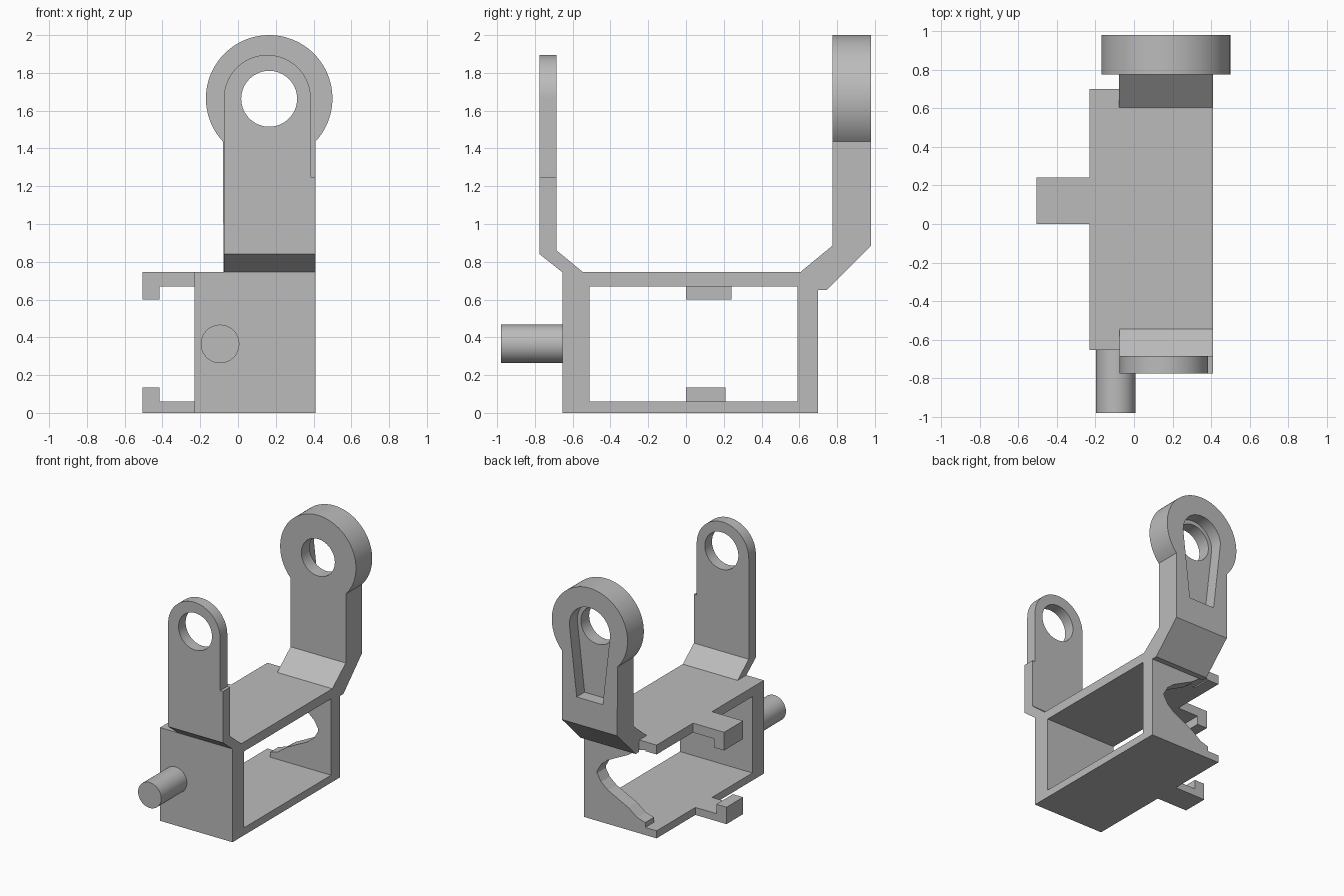
import bpy, bmesh
from math import pi, sin, cos, asin

if "Cube" in bpy.data.objects:
    bpy.data.objects.remove(bpy.data.objects["Cube"], do_unlink=True)

grey = bpy.data.materials.new("plain_grey")
grey.use_nodes = True
grey.diffuse_color = (0.5, 0.5, 0.5, 1)
grey.node_tree.nodes["Principled BSDF"].inputs["Base Color"].default_value = (0.5, 0.5, 0.5, 1)


def prism(name, points, axis, lo, hi):
    """Extrude a (y, z) outline along x, or an (x, z) outline along y."""
    bm = bmesh.new()
    place = (lambda a, b: (lo, a, b)) if axis == "x" else (lambda a, b: (a, lo, b))
    face = bm.faces.new([bm.verts.new(place(a, b)) for a, b in points])
    grown = bmesh.ops.extrude_face_region(bm, geom=[face])["geom"]
    step = (hi - lo, 0, 0) if axis == "x" else (0, hi - lo, 0)
    bmesh.ops.translate(bm, vec=step, verts=[g for g in grown if isinstance(g, bmesh.types.BMVert)])
    bmesh.ops.recalc_face_normals(bm, faces=bm.faces)
    mesh = bpy.data.meshes.new(name)
    bm.to_mesh(mesh)
    bm.free()
    mesh.materials.append(grey)
    obj = bpy.data.objects.new(name, mesh)
    bpy.context.collection.objects.link(obj)
    return obj


def combine(obj, tool, operation):
    """Apply a boolean and remove the tool."""
    mod = obj.modifiers.new("cut", "BOOLEAN")
    mod.object, mod.operation, mod.solver = tool, operation, "EXACT"
    graph = bpy.context.evaluated_depsgraph_get()
    mesh = bpy.data.meshes.new_from_object(obj.evaluated_get(graph))
    obj.modifiers.clear()
    obj.data = mesh
    bpy.data.objects.remove(tool, do_unlink=True)


def arc(cx, cz, r, start=0.0, end=2 * pi, n=64):
    return [(cx + r * cos(start + (end - start) * i / n),
             cz + r * sin(start + (end - start) * i / n)) for i in range(n + 1)]


def circle(cx, cz, r):
    return arc(cx, cz, r)[:-1]


def rect(a0, a1, b0, b1):
    return [(a0, b0), (a1, b0), (a1, b1), (a0, b1)]


LEFT, RIGHT, ARM = 0.41, -0.23, -0.075
TOP, FLOOR, CEIL = 0.745, 0.06, 0.67
EYE_X, EYE_Z = 0.165, 1.663

# Open box frame with a curved notch in its back wall
frame = prism("frame", rect(-0.655, 0.70, 0, TOP), "x", RIGHT, LEFT)
combine(frame, prism("opening", rect(-0.51, 0.59, FLOOR, CEIL), "x", -1, 1), "DIFFERENCE")
lower = [(-0.13, FLOOR), (-0.13, 0.10), (-0.06, 0.12), (0.02, 0.18), (0.12, 0.23),
         (0.20, 0.27), (0.26, 0.32), (0.295, 0.38)]
upper = [(x, FLOOR + CEIL + 0.07 - z - 0.02) for x, z in reversed(lower[1:])]
notch = [(-0.4, FLOOR)] + lower + upper + [(-0.13, CEIL), (-0.4, CEIL)]
combine(frame, prism("notch", notch, "y", 0.55, 0.8), "DIFFERENCE")

# Hooked clips on the side
for name, depth, plate, hook in (("upper_clip", 0.24, TOP, 0.60), ("lower_clip", 0.21, 0, 0.135)):
    inner = CEIL if plate else FLOOR
    prism(name, [(RIGHT, plate), (-0.505, plate), (-0.505, hook), (-0.415, hook),
                 (-0.415, inner), (RIGHT, inner)], "y", 0, depth)

# Pivot peg on the front
peg = prism("front_peg", circle(-0.095, 0.365, 0.102), "y", -0.98, -0.655)

# Front arm: bent side profile trimmed by a round-topped outline
front_arm = prism("front_arm", [(-0.545, TOP), (-0.655, TOP), (-0.775, 0.84), (-0.775, 2.2),
                                (-0.685, 2.2), (-0.685, 0.86)], "x", -1, 1)
outline = [(ARM, 0.3), (LEFT, 0.3), (LEFT, 1.25), (0.385, 1.25)] + arc(0.155, 1.665, 0.23, 0, pi)
combine(front_arm, prism("outline", outline, "y", -1.2, 0), "INTERSECT")
combine(front_arm, prism("hole", circle(EYE_X, EYE_Z, 0.148), "y", -1.2, 0), "DIFFERENCE")

# Back arm: thicker bent profile ending in a ring
back_arm = prism("back_arm", [(0.605, TOP), (0.775, 0.885), (0.775, 2.2), (0.98, 2.2), (0.98, 0.885),
                              (0.745, 0.65), (0.70, 0.65), (0.70, TOP)], "x", -1, 1)
ring = 0.335
low_left = -asin((ring ** 2 - (LEFT - EYE_X) ** 2) ** 0.5 / ring)
low_right = pi - low_left
outline = [(ARM, 0.3), (LEFT, 0.3)] + arc(EYE_X, 1.665, ring, low_left, low_right)
combine(back_arm, prism("outline", outline, "y", 0, 1.2), "INTERSECT")
combine(back_arm, prism("hole", circle(EYE_X, EYE_Z, 0.148), "y", 0, 1.2), "DIFFERENCE")

# Tapered recess in the rear face of the back arm
recess = arc(EYE_X, EYE_Z, 0.18, 0, pi, 32) + [(EYE_X - 0.115, 1.10), (EYE_X + 0.115, 1.10)]
combine(back_arm, prism("recess", recess, "y", 0.88, 1.2), "DIFFERENCE")

# Smooth round walls, keep corners sharp
bpy.ops.object.select_all(action="DESELECT")
for obj in (peg, front_arm, back_arm):
    obj.select_set(True)
bpy.context.view_layer.objects.active = peg
bpy.ops.object.shade_smooth_by_angle()
